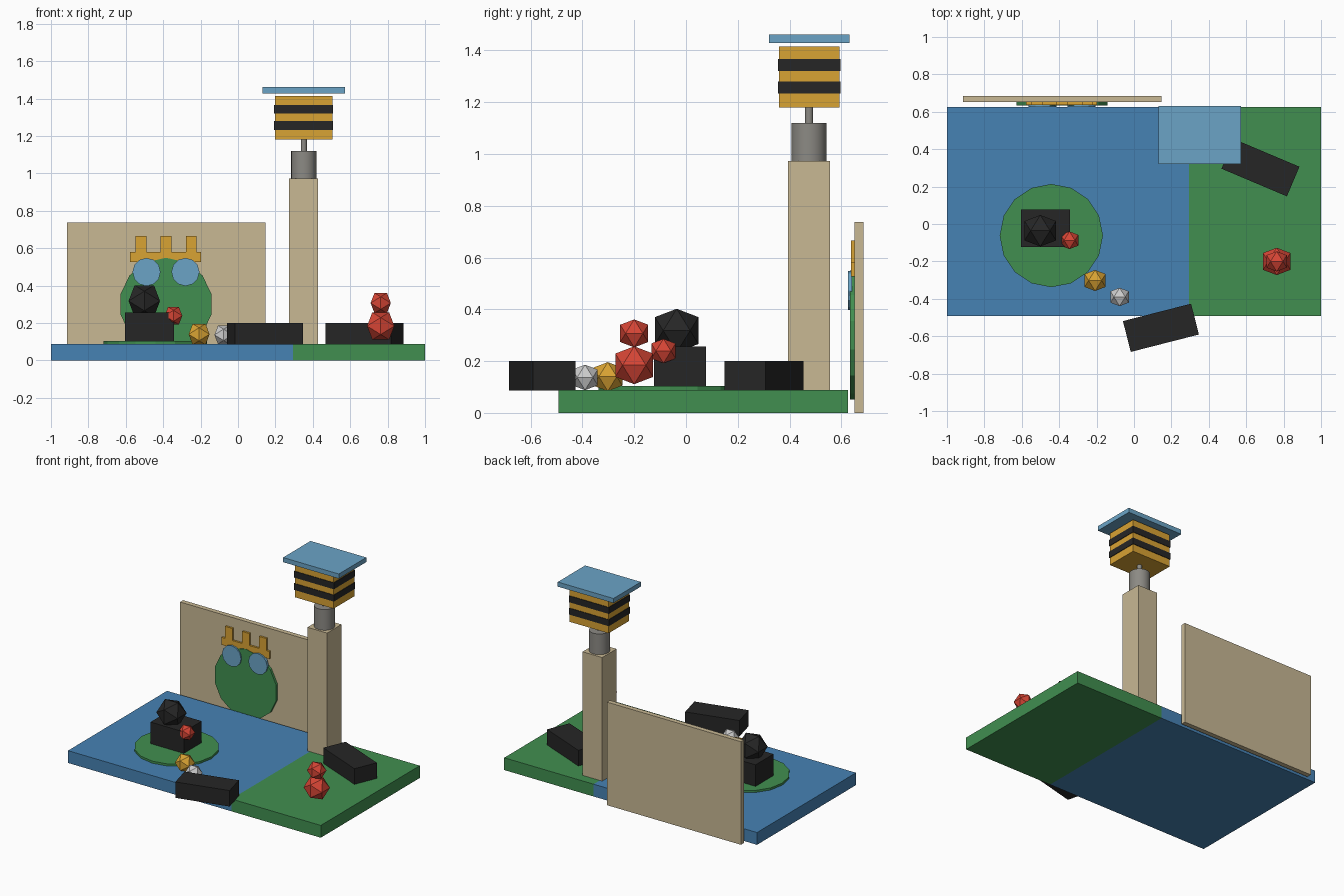
import bpy, bmesh
from math import sin, cos, pi
from mathutils import Matrix, Vector

if "Cube" in bpy.data.objects:
    bpy.data.objects.remove(bpy.data.objects["Cube"])


def lin(c):
    return c / 12.92 if c <= 0.04045 else ((c + 0.055) / 1.055) ** 2.4


def material(name, hexcode):
    m = bpy.data.materials.new(name)
    rgb = [lin(int(hexcode[i:i + 2], 16) / 255) for i in (0, 2, 4)]
    m.diffuse_color = (*rgb, 1)
    m.use_nodes = True
    m.node_tree.nodes["Principled BSDF"].inputs["Base Color"].default_value = m.diffuse_color
    return m


BLUE = material("blue", "4682B4")
GREEN = material("green", "418F50")
SAND = material("sand", "C8B894")
BLACK = material("black", "262626")
YELLOW = material("yellow", "D9A333")
SKY = material("light_blue", "6BA4C6")
RED = material("red", "D64535")
GREY = material("grey", "8C8A84")
SILVER = material("silver", "C0C0C0")


def finish(name, bm, mat):
    bmesh.ops.recalc_face_normals(bm, faces=bm.faces)
    mesh = bpy.data.meshes.new(name)
    bm.to_mesh(mesh)
    bm.free()
    mesh.materials.append(mat)
    ob = bpy.data.objects.new(name, mesh)
    bpy.context.collection.objects.link(ob)
    return ob


def box(name, x, y, z, mat, turn=0):
    """Box from (low, high) ranges, turned about its own vertical axis."""
    bm = bmesh.new()
    bmesh.ops.create_cube(bm, size=1)
    size = [r[1] - r[0] for r in (x, y, z)]
    bmesh.ops.scale(bm, vec=size, verts=bm.verts)
    ob = finish(name, bm, mat)
    ob.location = [(r[0] + r[1]) / 2 for r in (x, y, z)]
    ob.rotation_euler.z = turn
    return ob


def prism(name, pts, low, high, mat, upright=False):
    """Extrude an outline along z, or along y when upright."""
    bm = bmesh.new()
    place = (lambda a, b, c: (a, c, b)) if upright else (lambda a, b, c: (a, b, c))
    face = bm.faces.new([bm.verts.new(place(a, b, low)) for a, b in pts])
    ext = bmesh.ops.extrude_face_region(bm, geom=[face])
    moved = [v for v in ext["geom"] if isinstance(v, bmesh.types.BMVert)]
    bmesh.ops.translate(bm, verts=moved, vec=Vector(place(0, 0, high - low)))
    return finish(name, bm, mat)


def ring(cx, cy, r, n):
    return [(cx + r * sin(2 * pi * i / n), cy + r * cos(2 * pi * i / n)) for i in range(n)]


def gem(name, centre, half, mat):
    """Icosahedron with an edge facing each axis."""
    bm = bmesh.new()
    s = half * 2 / (1 + 5 ** 0.5)
    for a in (-s, s):
        for b in (-half, half):
            for p in ((a, 0, b), (0, b, a), (b, a, 0)):
                bm.verts.new(p)
    bmesh.ops.convex_hull(bm, input=bm.verts)
    ob = finish(name, bm, mat)
    ob.location = centre


# Ground slab in two colours
box("blue_ground", (-1, 0.293), (-0.493, 0.626), (0, 0.088), BLUE)
box("green_ground", (0.293, 1), (-0.493, 0.626), (0, 0.088), GREEN)

# Back wall with the frog-like face and crown
box("back_wall", (-0.914, 0.146), (0.651, 0.685), (0, 0.737), SAND)
prism("face_disc", ring(-0.385, 0.3, 0.249, 14), 0.634, 0.651, GREEN, True)
for side, x in (("left", -0.489), ("right", -0.281)):
    prism(side + "_eye", ring(x, 0.473, 0.075, 12), 0.625, 0.642, SKY, True)
crown = [(-0.577, 0.527), (-0.577, 0.58)]
for x in (-0.519, -0.385, -0.25):
    crown += [(x - 0.029, 0.58), (x - 0.029, 0.666), (x + 0.029, 0.666), (x + 0.029, 0.58)]
crown += [(-0.197, 0.58), (-0.197, 0.527)]
prism("crown", crown, 0.637, 0.651, YELLOW, True)

# Tower: pillar, neck, striped head and roof
box("pillar", (0.274, 0.429), (0.394, 0.556), (0, 0.972), SAND)
for name, r, lo, hi in (("neck", 0.068, 0.97, 1.12), ("neck_pin", 0.016, 1.12, 1.18)):
    ob = prism(name, ring(0.352, 0.475, r, 24), lo, hi, GREY)
    bpy.ops.object.select_all(action='DESELECT')
    ob.select_set(True)
    bpy.context.view_layer.objects.active = ob
    bpy.ops.object.shade_smooth_by_angle()
box("striped_head", (0.197, 0.505), (0.36, 0.593), (1.18, 1.415), YELLOW)
for i, z in enumerate((1.233, 1.321)):
    box(f"head_stripe_{i + 1}", (0.193, 0.509), (0.356, 0.597), (z, z + 0.046), BLACK)
box("roof", (0.132, 0.573), (0.321, 0.631), (1.428, 1.461), SKY)

# Round pad with pedestal
prism("round_pad", ring(-0.442, -0.062, 0.276, 16), 0.086, 0.103, GREEN)
box("pedestal", (-0.605, -0.342), (-0.124, 0.078), (0.1, 0.257), BLACK)

# Fallen blocks
box("front_block", (-0.044, 0.332), (-0.64, -0.47), (0.086, 0.2), BLACK, 0.25)
box("side_block", (0.486, 0.866), (0.215, 0.387), (0.086, 0.2), BLACK, -0.4)

# Faceted balls
gem("black_ball", (-0.501, -0.036, 0.318), 0.084, BLACK)
gem("pedestal_red_ball", (-0.345, -0.087, 0.239), 0.047, RED)
gem("yellow_ball", (-0.208, -0.302, 0.14), 0.056, YELLOW)
gem("silver_ball", (-0.077, -0.39, 0.137), 0.049, SILVER)
gem("large_red_ball", (0.763, -0.2, 0.184), 0.073, RED)
gem("small_red_ball", (0.763, -0.2, 0.307), 0.054, RED)
